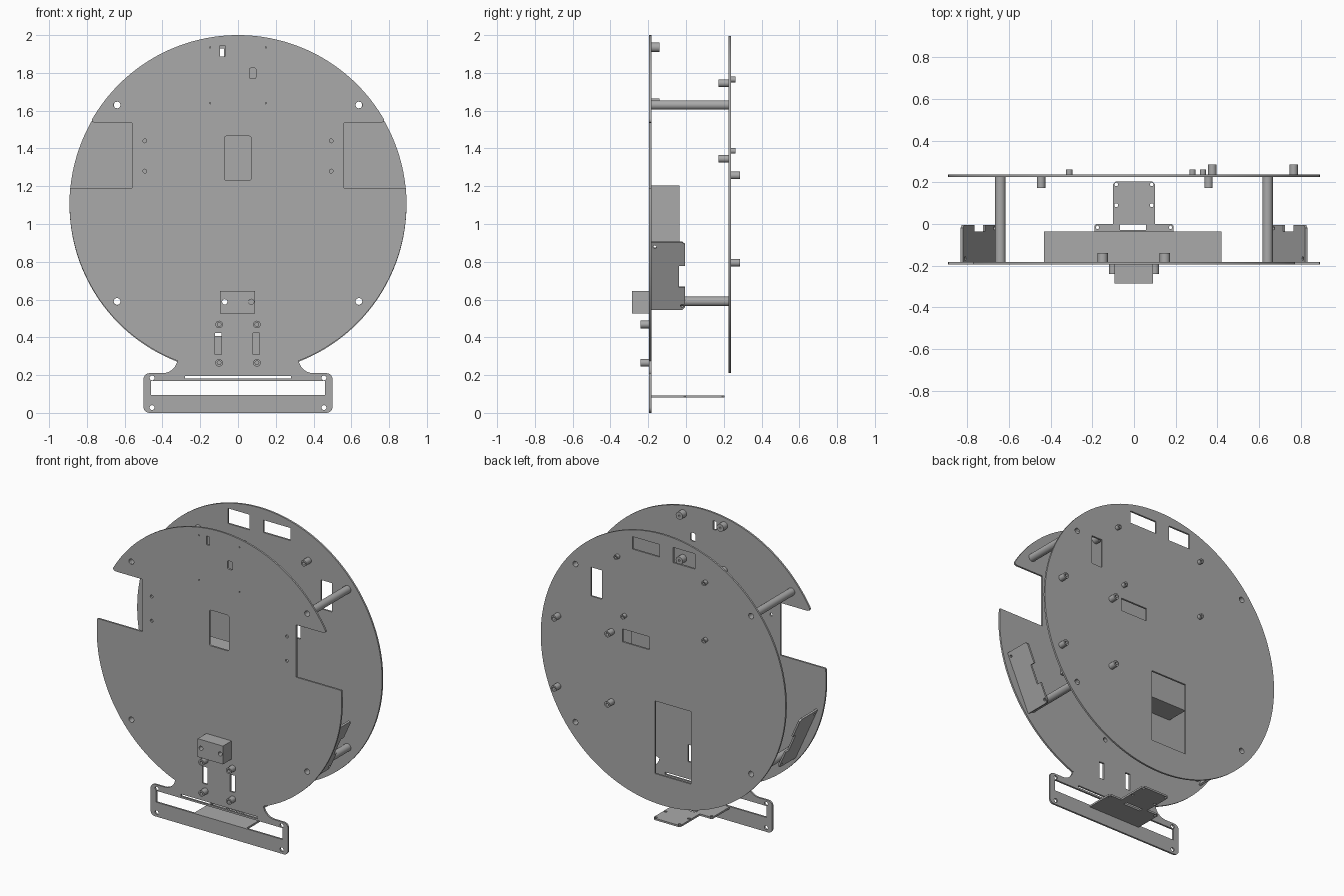
import bpy
from math import cos, sin, pi, sqrt, asin
from mathutils import Matrix, Vector

if "Cube" in bpy.data.objects:
    bpy.data.objects.remove(bpy.data.objects["Cube"])

grey = bpy.data.materials.new("plain_grey")
grey.use_nodes = True
GREY = (0.4, 0.4, 0.4, 1)
grey.diffuse_color = GREY
grey.node_tree.nodes["Principled BSDF"].inputs["Base Color"].default_value = GREY


def arc(cx, cy, r, a0, a1, n):
    return [(cx + r * cos(a0 + (a1 - a0) * i / n), cy + r * sin(a0 + (a1 - a0) * i / n))
            for i in range(n + 1)]


def circle(cx, cy, r, n=24):
    return arc(cx, cy, r, 0, 2 * pi, n)[:-1]


def rect(x0, x1, y0, y1, r=0.0):
    if not r:
        return [(x0, y0), (x1, y0), (x1, y1), (x0, y1)]
    corners = [(x1 - r, y1 - r), (x0 + r, y1 - r), (x0 + r, y0 + r), (x1 - r, y0 + r)]
    return [p for i, (cx, cy) in enumerate(corners)
            for p in arc(cx, cy, r, i * pi / 2, (i + 1) * pi / 2, 5)]


def frame(origin, u, v):
    """Matrix placing a flat profile: u and v are the profile's axes."""
    u, v = Vector(u).normalized(), Vector(v).normalized()
    m = Matrix((u, v, u.cross(v))).transposed().to_4x4()
    m.translation = origin
    return m


def slab(name, loops, thickness, matrix):
    """Extrude an outline with holes, centred on its plane."""
    curve = bpy.data.curves.new(name, 'CURVE')
    curve.dimensions = '2D'
    curve.fill_mode = 'BOTH'
    curve.extrude = thickness / 2
    for pts in loops:
        s = curve.splines.new('POLY')
        s.points.add(len(pts) - 1)
        for p, (x, y) in zip(s.points, pts):
            p.co = (x, y, 0, 1)
        s.use_cyclic_u = True
    tmp = bpy.data.objects.new(name + "_profile", curve)
    bpy.context.collection.objects.link(tmp)
    mesh = bpy.data.meshes.new_from_object(
        tmp.evaluated_get(bpy.context.evaluated_depsgraph_get()))
    bpy.data.objects.remove(tmp)
    bpy.data.curves.remove(curve)
    mesh.name = name
    mesh.materials.clear()
    mesh.materials.append(grey)
    obj = bpy.data.objects.new(name, mesh)
    obj.matrix_world = matrix
    bpy.context.collection.objects.link(obj)
    bpy.ops.object.select_all(action='DESELECT')
    obj.select_set(True)
    bpy.context.view_layer.objects.active = obj
    bpy.ops.object.shade_smooth_by_angle()
    return obj


def upright(name, loops, y0, y1):
    """Slab facing the front, spanning y0 to y1."""
    return slab(name, loops, y1 - y0, frame((0, (y0 + y1) / 2, 0), (1, 0, 0), (0, 0, 1)))


def tube(name, x, z, r, bore, y0, y1):
    return upright(name, [circle(x, z, r), circle(x, z, bore, 16)], y0, y1)


CZ, R = 1.108, 0.892
FRONT, INNER_F, INNER_B, BACK = -0.195, -0.183, 0.225, 0.237
corners = [(sx * 0.64, z) for sx in (-1, 1) for z in (0.59, 1.63)]
post_holes = [circle(x, z, 0.018) for x, z in corners]

# Front plate: disc with wheel notches, neck and slotted foot
a_neck, a_low, a_high = (asin((z - CZ) / R) for z in (0.275, 1.19, 1.535))
half = arc(0.47, 0.03, 0.03, -pi / 2, 0, 5) + arc(0.47, 0.18, 0.03, 0, pi / 2, 5)
half += arc(0.40, 0.29, 0.08, -pi / 2, -pi, 8)[:-1]
half += arc(0, CZ, R, a_neck, a_low, 32)
half += [(0.56, 1.19), (0.56, 1.535), (0.755, 1.535), (0.772, 1.541)]
half += arc(0, CZ, R, a_high + 0.025, pi / 2, 32)
outline = half + [(-x, z) for x, z in reversed(half[:-1])]
front_holes = [
    rect(-0.46, 0.46, 0.095, 0.17), rect(-0.28, 0.28, 0.182, 0.196),
    rect(-0.072, 0.07, 1.23, 1.465, 0.012),
    rect(-0.094, -0.07, 1.888, 1.945), rect(0.06, 0.095, 1.77, 1.825, 0.008),
    rect(-0.122, -0.087, 0.31, 0.422), rect(0.08, 0.115, 0.31, 0.422)]
for s in (-1, 1):
    front_holes += [circle(s * 0.493, z, 0.01, 16) for z in (1.28, 1.44)]
    front_holes += [circle(s * 0.455, z, 0.013, 16) for z in (0.028, 0.185)]
    front_holes += [circle(s * 0.148, z, 0.004, 8) for z in (1.64, 1.935)]
    front_holes.append(circle(s * 0.07, 0.588, 0.014, 16))
upright("front_plate", [outline] + post_holes + front_holes, FRONT, INNER_F)

# Back plate: disc with rectangular openings
openings = [rect(-0.232, -0.073, 1.83, 1.93), rect(0.027, 0.225, 1.84, 1.922),
            rect(0.447, 0.527, 1.45, 1.64), rect(0.10, 0.297, 1.21, 1.295),
            rect(-0.203, 0.06, 0.406, 0.884)]
upright("back_plate", [circle(0, CZ - 0.005, R, 128)] + post_holes + openings, INNER_B, BACK)

# Hollow posts joining the plates
for x, z in corners:
    tube("spacer_post", x, z, 0.025, 0.018, INNER_F, INNER_B)

# Standoffs on both plates
for x in (-0.15, 0.148):
    for z in (1.64, 1.935):
        tube("front_inner_standoff", x, z, 0.025, 0.006, INNER_F, -0.14)
for x in (-0.1, 0.1):
    for z in (0.265, 0.468):
        tube("front_outer_standoff", x, z, 0.02, 0.01, -0.24, FRONT)
for x in (-0.445, 0.357):
    for z in (1.345, 1.745):
        tube("back_inner_standoff", x, z, 0.02, 0.01, 0.172, INNER_B)
for x in (0.375, 0.765):
    for z in (0.795, 1.257):
        tube("back_outer_standoff", x, z, 0.02, 0.01, BACK, 0.285)
for x, z in ((-0.31, 1.765), (0.33, 1.765), (-0.31, 1.387), (0.28, 1.387)):
    tube("back_small_standoff", x, z, 0.015, 0.007, BACK, 0.262)

# Sensor block on the front
upright("sensor_block", [rect(-0.094, 0.09, 0.525, 0.645)]
        + [circle(s * 0.07, 0.588, 0.014, 16) for s in (-1, 1)], -0.285, FRONT)

# Battery pack behind the front plate
for x0, x1 in ((-0.43, 0.2), (0.2, 0.28), (0.28, 0.42)):
    upright("battery_pack", [rect(x0, x1, 0.908, 1.203)], INNER_F, -0.035)

# Tilted motor brackets, one on each side
notched = [(-0.183, 0), (-0.02, 0), (-0.005, 0.015), (-0.005, 0.13), (-0.036, 0.13),
           (-0.036, 0.255), (-0.005, 0.255), (-0.005, 0.378), (-0.02, 0.393), (-0.183, 0.393)]
bracket_holes = [circle(-0.165, 0.365, 0.009, 12), circle(-0.02, 0.024, 0.009, 12)]
for s in (-1, 1):
    slab("motor_bracket", [notched] + bracket_holes, 0.012,
         frame((s * 0.665, 0, 0.547), (0, 1, 0), (s * 0.16, 0, 0.357)))

# Horizontal shelf through the foot
shelf = [(-0.19, -0.19), (0.19, -0.19), (0.19, -0.01), (0.18, 0), (0.1, 0), (0.1, 0.19),
         (0.088, 0.204), (-0.088, 0.204), (-0.1, 0.19), (-0.1, 0), (-0.18, 0), (-0.19, -0.01)]
shelf_holes = [rect(-0.068, 0.058, -0.028, -0.003)]
for s in (-1, 1):
    shelf_holes += [circle(s * 0.085, y, 0.009, 12) for y in (0.09, 0.19)]
    shelf_holes.append(circle(s * 0.175, -0.016, 0.008, 12))
slab("foot_shelf", [shelf] + shelf_holes, 0.012, frame((0, 0, 0.087), (1, 0, 0), (0, 1, 0)))
